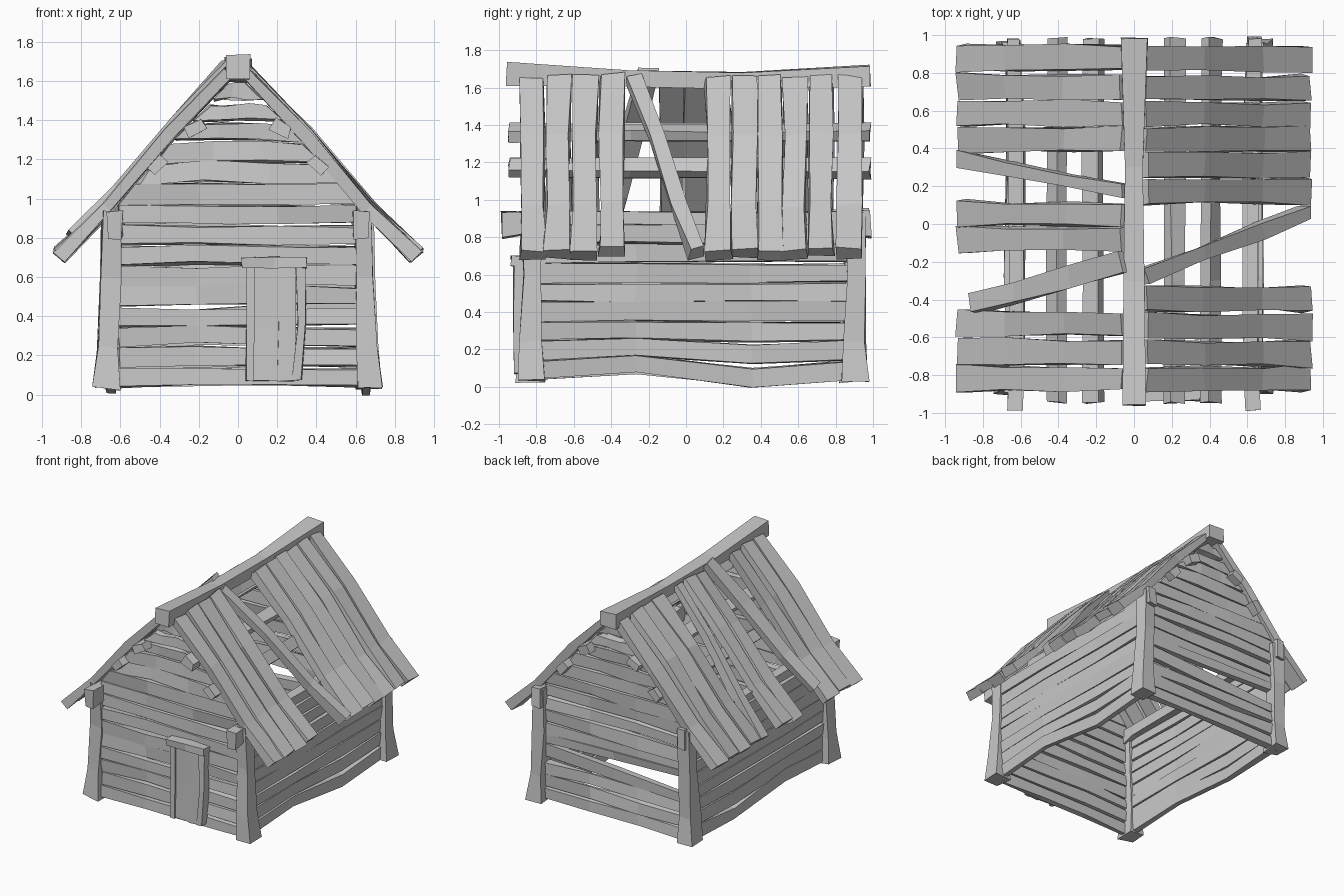
import bpy, bmesh, random
from mathutils import Vector

if "Cube" in bpy.data.objects:
    bpy.data.objects.remove(bpy.data.objects["Cube"])
rng = random.Random(7)

wood = bpy.data.materials.new("weathered_grey")
wood.use_nodes = True
GREY = (0.58, 0.58, 0.58, 1)
wood.diffuse_color = GREY
wood.node_tree.nodes["Principled BSDF"].inputs["Base Color"].default_value = GREY


def board(name, path, width, thick, normal, jitter=0.008, slant=0.0):
    """Rough-hewn board swept along a path; sizes may be one value or one per point."""
    pts = [Vector(p) for p in path]
    n = len(pts)
    ws = width if isinstance(width, (list, tuple)) else [width] * n
    ts = thick if isinstance(thick, (list, tuple)) else [thick] * n
    along = (pts[-1] - pts[0]).normalized()
    side = along.cross(Vector(normal)).normalized()
    up = side.cross(along).normalized()
    bm = bmesh.new()
    rings = []
    for i, p in enumerate(pts):
        trim = slant * ((i == 0) - (i == n - 1))
        ring = []
        for a, b in ((-1, -1), (1, -1), (1, 1), (-1, 1)):
            wob = Vector([rng.uniform(-jitter, jitter) for _ in range(3)])
            co = p + side * a * ws[i] / 2 + up * b * ts[i] / 2 + wob
            co += along * trim * (1 if side.z * a > 0 else -1)
            ring.append(bm.verts.new(co))
        rings.append(ring)
    for r, s in zip(rings, rings[1:]):
        for k in range(4):
            bm.faces.new((r[k], r[(k + 1) % 4], s[(k + 1) % 4], s[k]))
    bm.faces.new(rings[0][::-1])
    bm.faces.new(rings[-1])
    bmesh.ops.recalc_face_normals(bm, faces=bm.faces)
    mesh = bpy.data.meshes.new(name)
    bm.to_mesh(mesh)
    bm.free()
    mesh.materials.append(wood)
    obj = bpy.data.objects.new(name, mesh)
    bpy.context.collection.objects.link(obj)
    return obj


# Roof boards: kinked slope profile, running from ridge to eave
SLOPE = ((0.05, 1.645), (0.35, 1.33), (0.665, 0.955), (0.91, 0.71))


def roof_board(name, s, y_top, y_low, widths, lift=0.0, reach=0.0):
    path = []
    for x, z in SLOPE:
        t = (x - SLOPE[0][0]) / (SLOPE[-1][0] - SLOPE[0][0])
        path.append((s * (x - reach * t), y_top + (y_low - y_top) * t, z + lift + reach * t))
    board(name, path, widths, [0.055, 0.06, 0.06, 0.075], (s, 0, 0.9), 0.01)


ROWS = {1: (-0.82, -0.68, -0.535, -0.395, 0.165, 0.31, 0.45, 0.585, 0.725, 0.875),
        -1: (-0.82, -0.68, -0.535, -0.08, 0.05, 0.45, 0.585, 0.725, 0.88)}
for s, label in ((1, "left"), (-1, "right")):
    for i, y in enumerate(ROWS[s]):
        flare = [0.125, 0.125 + rng.uniform(-0.01, 0.01), 0.12 + rng.uniform(-0.01, 0.01), 0.14]
        roof_board(f"roof_board_{label}_{i + 1}", s, y, y + rng.uniform(-0.01, 0.01), flare,
                   rng.uniform(-0.01, 0.01))

# Slipped roof boards lying askew
roof_board("slipped_board_left", 1, -0.28, 0.06, [0.09, 0.08, 0.08, 0.085], 0.005)
roof_board("slipped_board_right_back", -1, 0.17, 0.345, [0.07, 0.07, 0.08, 0.1], 0.005)
roof_board("slipped_board_right_front", -1, -0.2, -0.42, [0.11, 0.11, 0.11, 0.1], 0.04, 0.06)

# Ridge beam
board("ridge_beam", [(0, -0.96, 1.675), (0, -0.3, 1.645), (0, 0.3, 1.635), (0, 0.985, 1.66)],
      [0.13, 0.1, 0.1, 0.14], [0.12, 0.085, 0.085, 0.115], (0, 0, 1), 0.006)

# Purlins and wall plates under the roof, one set per side
for s, label in ((1, "left"), (-1, "right")):
    for name, x, z, w, lean in (("upper_purlin", 0.22, 1.36, 0.1, 0.5),
                                ("middle_purlin", 0.41, 1.17, 0.095, 1.0)):
        path = [(s * x, y, z) for y in (-0.945, -0.3, 0.3, 0.985)]
        board(f"{name}_{label}", path, [w, w - 0.01, w - 0.01, w], 0.06, (s * lean, 0, 0.9))
    board(f"wall_plate_{label}",
          [(s * 0.63, -0.985, 0.865), (s * 0.62, -0.7, 0.89), (s * 0.62, 0.5, 0.885),
           (s * 0.64, 0.985, 0.875)],
          [0.075, 0.08, 0.08, 0.07], [0.14, 0.09, 0.09, 0.15], (0, 0, 1))

# Corner posts, flared at the foot
for sx, lx in ((1, "left"), (-1, "right")):
    for y, ly in ((-0.83, "front"), (0.9, "back")):
        path = [(sx * 0.67, y, 0.03), (sx * 0.66, y, 0.24), (sx * 0.65, y + 0.005, 0.6),
                (sx * 0.64, y, 0.93)]
        board(f"{ly}_{lx}_post", path, [0.13, 0.1, 0.095, 0.1], [0.15, 0.115, 0.095, 0.11],
              (0, 1, 0), 0.01)

# Side walls: stacked horizontal planks with narrow gaps, the lowest ones warped
for s, label in ((1, "left"), (-1, "right")):
    for i in range(8):
        z = 0.09 + 0.104 * i
        bow = 0.04 * max(0, 1 - i / 2.5)
        path = [(s * 0.65, -0.8, z), (s * 0.66, -0.27, z + bow * 0.8), (s * 0.65, 0.35, z - bow),
                (s * 0.65, 0.88, z)]
        board(f"{label}_wall_plank_{i + 1}", path, 0.097, 0.045, (1, 0, 0), 0.008)

# End walls and gables: planks shorten as they rise under the roof
for y, label in ((-0.84, "front"), (0.89, "back")):
    for i in range(15):
        z = 0.09 + 0.104 * i
        if label == "back" and i in (3, 4):
            continue
        half = min(0.61, 0.85 - (z - 0.72) * 0.92)
        gable = half < 0.6
        tall = 0.075 if z > 1.3 else 0.1 if gable else 0.09
        sag = rng.uniform(-0.008, 0.01)
        path = [(-half, y, z - 0.005), (-half * 0.35, y, z + sag), (half * 0.35, y, z + sag / 2),
                (half, y, z - 0.005)]
        board(f"{label}_wall_plank_{i + 1}", path, tall, 0.045, (0, 1, 0), 0.01,
              0.04 if gable else 0)

# Split planks edging the wedge-shaped gap in the back wall
board("back_split_plank_lower", [(-0.6, 0.89, 0.37), (0, 0.89, 0.405), (0.6, 0.89, 0.44)],
      [0.075, 0.09, 0.09], 0.045, (0, 1, 0))
board("back_split_plank_upper", [(-0.6, 0.89, 0.56), (0, 0.89, 0.55), (0.6, 0.89, 0.53)],
      0.06, 0.045, (0, 1, 0))

# Door: two leaves of planking, jambs and lintel
board("door_panel_wide", [(0.145, -0.885, 0.07), (0.14, -0.885, 0.36), (0.145, -0.885, 0.66)],
      0.14, 0.04, (0, 1, 0), 0.004)
board("door_panel_narrow", [(0.245, -0.89, 0.07), (0.25, -0.89, 0.36), (0.25, -0.89, 0.66)],
      0.09, 0.04, (0, 1, 0), 0.004)
board("door_jamb_right", [(0.06, -0.89, 0.07), (0.06, -0.89, 0.36), (0.06, -0.89, 0.66)],
      0.04, 0.06, (0, 1, 0), 0.005)
board("door_jamb_left", [(0.3, -0.89, 0.07), (0.325, -0.89, 0.36), (0.32, -0.89, 0.66)],
      0.045, 0.06, (0, 1, 0), 0.005)
board("door_lintel", [(0.02, -0.895, 0.675), (0.19, -0.895, 0.675), (0.35, -0.895, 0.672)],
      0.055, 0.08, (0, 1, 0), 0.005)
